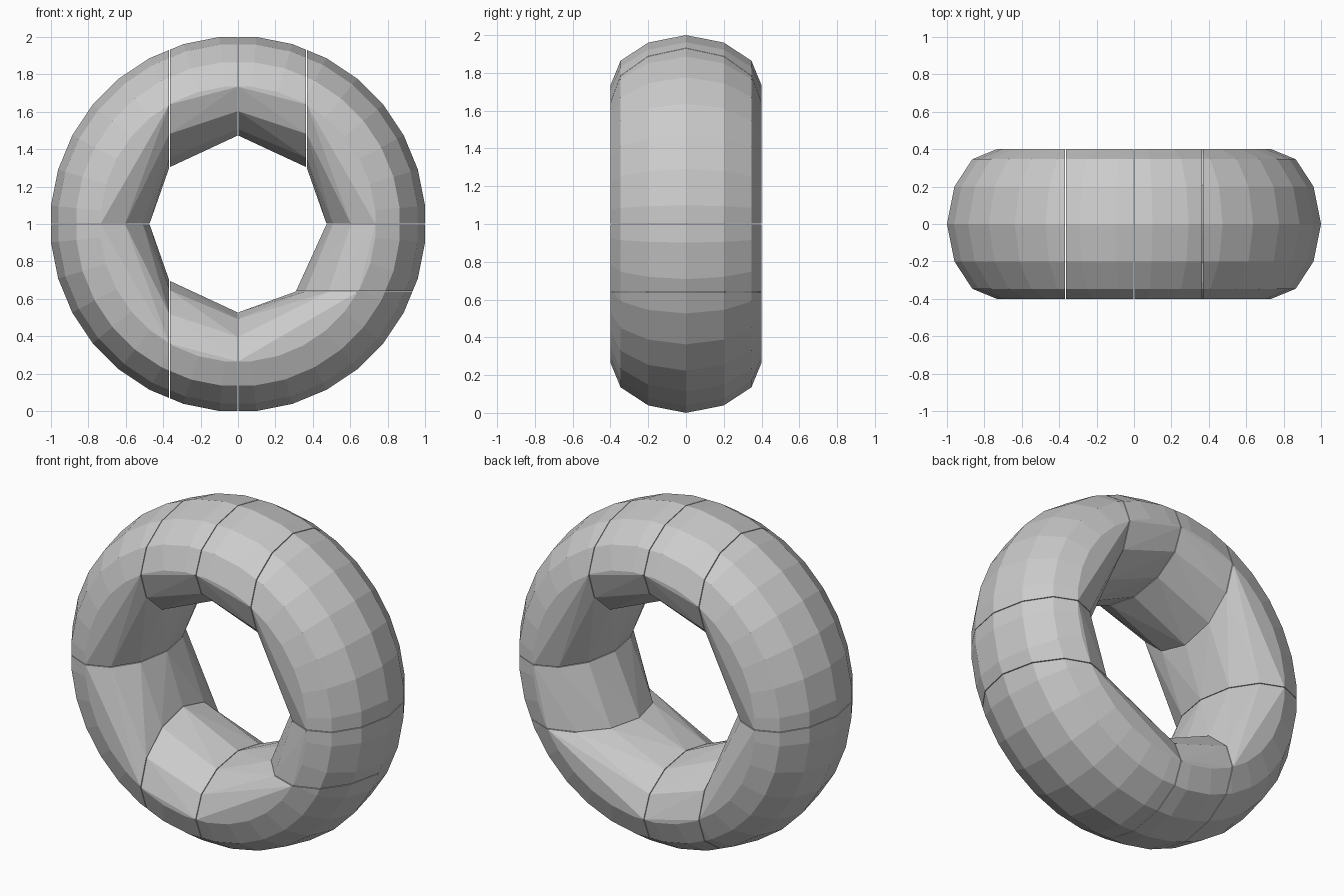
import bpy, bmesh
from math import cos, sin, pi
from mathutils import Vector

cube = bpy.data.objects.get("Cube")
if cube:
    bpy.data.objects.remove(cube)

SEGMENTS, SIDES = 32, 12
OUTER, INNER, HALF_DEPTH = 1.0, 0.475, 0.4
SIDE_CUT, LOW_CUT, GAP = 0.366, 0.64, 0.002

grey = bpy.data.materials.new("grey")
grey.use_nodes = True
grey.diffuse_color = (0.6, 0.6, 0.6, 1)
grey.node_tree.nodes["Principled BSDF"].inputs["Base Color"].default_value = grey.diffuse_color


def make_ring():
    """Full ring with an oval tube, standing on the ground."""
    bm = bmesh.new()
    middle, half_width = (OUTER + INNER) / 2, (OUTER - INNER) / 2
    rows = []
    for i in range(SEGMENTS):
        a = 2 * pi * (i + 0.5) / SEGMENTS
        row = []
        for j in range(SIDES):
            t = 2 * pi * j / SIDES
            r = middle + half_width * cos(t)
            if j == 0:
                r /= cos(pi / SEGMENTS)
            row.append(bm.verts.new((r * cos(a), HALF_DEPTH * sin(t), 1 + r * sin(a))))
        rows.append(row)
    for i in range(SEGMENTS):
        p, q = rows[i], rows[(i + 1) % SEGMENTS]
        for j in range(SIDES):
            k = (j + 1) % SIDES
            bm.faces.new((p[j], q[j], q[k], p[k]))
    return bm


def ring_piece(name, x_min=None, x_max=None, z_min=None, z_max=None):
    """Slice the ring to a box region and wrap it as a solid convex block."""
    bm = make_ring()
    for axis, limit, side in (("X", x_min, -1), ("X", x_max, 1),
                              ("Z", z_min, -1), ("Z", z_max, 1)):
        if limit is None:
            continue
        normal = Vector((side, 0, 0)) if axis == "X" else Vector((0, 0, side))
        point = normal * side * limit - normal * GAP
        bmesh.ops.bisect_plane(bm, geom=bm.verts[:] + bm.edges[:] + bm.faces[:],
                               plane_co=point, plane_no=normal, clear_outer=True)
    points = [v.co.copy() for v in bm.verts]
    bm.free()

    hull = bmesh.new()
    for p in points:
        hull.verts.new(p)
    bmesh.ops.convex_hull(hull, input=hull.verts[:])
    bmesh.ops.delete(hull, geom=[v for v in hull.verts if not v.link_faces], context="VERTS")
    bmesh.ops.recalc_face_normals(hull, faces=hull.faces[:])
    mesh = bpy.data.meshes.new(name)
    hull.to_mesh(mesh)
    hull.free()
    mesh.materials.append(grey)
    bpy.context.collection.objects.link(bpy.data.objects.new(name, mesh))


# Upper half: four blocks
ring_piece("upper_right_block", x_max=-SIDE_CUT, z_min=1)
ring_piece("top_right_block", x_min=-SIDE_CUT, x_max=0, z_min=1)
ring_piece("top_left_block", x_min=0, x_max=SIDE_CUT, z_min=1)
ring_piece("upper_left_block", x_min=SIDE_CUT, z_min=1)

# Lower half: two blocks on the right, two on the left split by height
ring_piece("lower_right_block", x_max=-SIDE_CUT, z_max=1)
ring_piece("bottom_right_block", x_min=-SIDE_CUT, x_max=0, z_max=1)
ring_piece("lower_left_block", x_min=0, z_min=LOW_CUT, z_max=1)
ring_piece("bottom_left_block", x_min=0, z_max=LOW_CUT)
